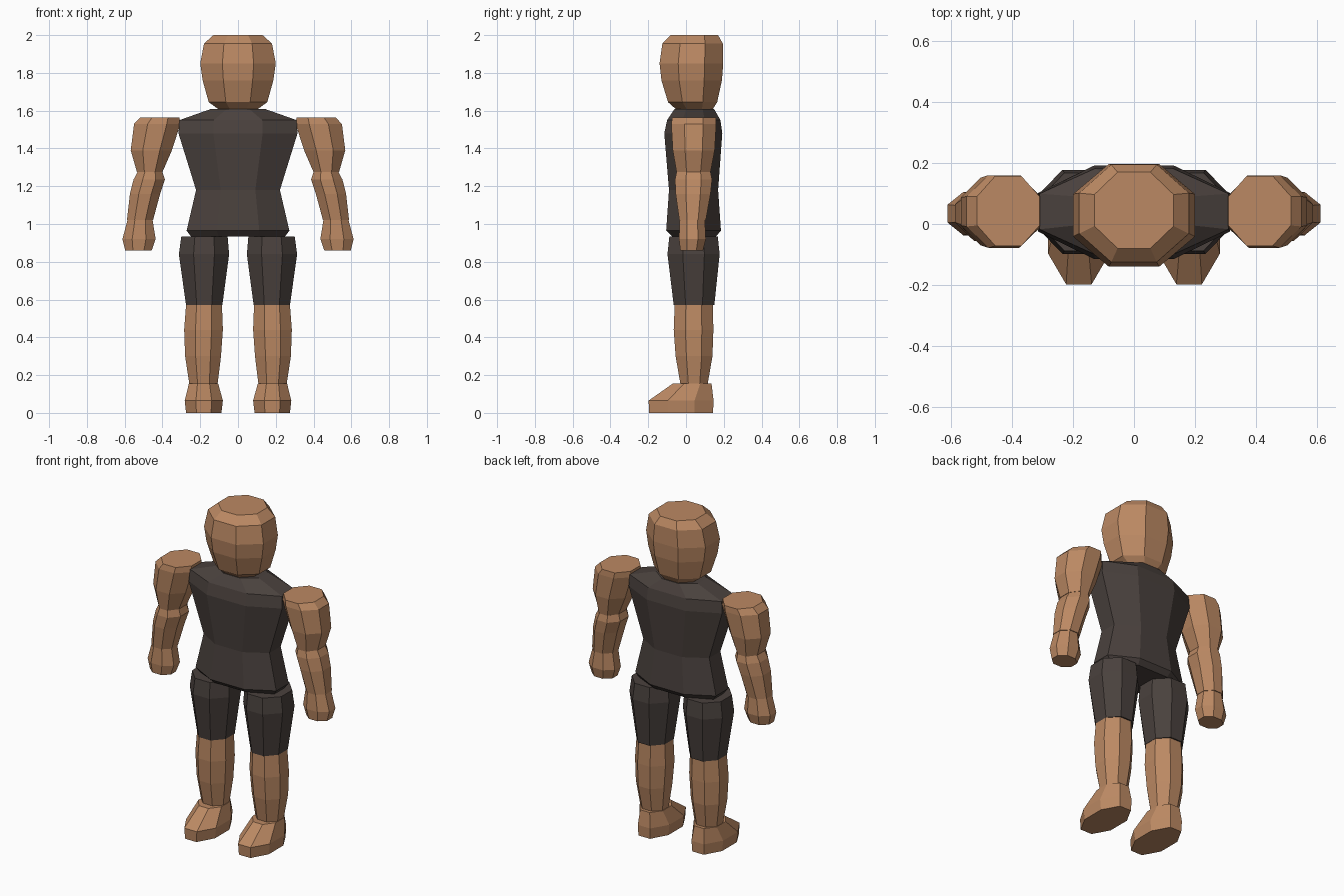
import bpy, bmesh, math


def material(name, rgb):
    m = bpy.data.materials.new(name)
    m.diffuse_color = (*rgb, 1.0)
    return m


TAN = material("tan skin", (0.50, 0.25, 0.125))
CHARCOAL = material("charcoal cloth", (0.068, 0.053, 0.047))


def loft(name, rings, mat, side=1):
    """Stack of octagons; each ring is (z, x_min, x_max, y_min, y_max)."""
    bm = bmesh.new()
    grow = 1 / math.cos(math.pi / 8)
    loops = []
    for z, x0, x1, y0, y1 in rings:
        cx, cy, rx, ry = (x0 + x1) / 2, (y0 + y1) / 2, (x1 - x0) / 2, (y1 - y0) / 2
        loop = []
        for i in range(8):
            a = math.pi / 8 + i * math.pi / 4
            loop.append(bm.verts.new((side * (cx + rx * grow * math.cos(a)),
                                      cy + ry * grow * math.sin(a), z)))
        loops.append(loop)
    for low, high in zip(loops, loops[1:]):
        for i in range(8):
            j = (i + 1) % 8
            bm.faces.new((low[i], low[j], high[j], high[i]))
    bm.faces.new(loops[0])
    bm.faces.new(loops[-1])
    bmesh.ops.recalc_face_normals(bm, faces=bm.faces)
    mesh = bpy.data.meshes.new(name)
    bm.to_mesh(mesh)
    bm.free()
    mesh.materials.append(mat)
    obj = bpy.data.objects.new(name, mesh)
    bpy.context.collection.objects.link(obj)


# Head and torso
loft("head", [
    (1.605, -0.10, 0.10, -0.05, 0.14),
    (1.645, -0.155, 0.155, -0.095, 0.165),
    (1.76, -0.187, 0.187, -0.13, 0.19),
    (1.85, -0.20, 0.20, -0.14, 0.197),
    (1.955, -0.18, 0.18, -0.125, 0.195),
    (2.0, -0.13, 0.13, -0.08, 0.17)], TAN)
loft("torso", [
    (0.935, -0.25, 0.25, -0.075, 0.16),
    (0.965, -0.272, 0.272, -0.105, 0.185),
    (1.18, -0.222, 0.222, -0.09, 0.17),
    (1.48, -0.315, 0.315, -0.115, 0.192),
    (1.55, -0.31, 0.31, -0.10, 0.182),
    (1.61, -0.14, 0.14, -0.06, 0.148)], CHARCOAL)

# Limbs, described on the positive x side and repeated on the other
limbs = {
    "upper_arm": (TAN, [
        (1.275, 0.40, 0.535, -0.05, 0.13),
        (1.39, 0.35, 0.568, -0.07, 0.152),
        (1.53, 0.305, 0.55, -0.078, 0.16),
        (1.565, 0.31, 0.515, -0.072, 0.158)]),
    "forearm": (TAN, [
        (1.02, 0.45, 0.588, -0.035, 0.105),
        (1.16, 0.412, 0.572, -0.055, 0.13),
        (1.235, 0.387, 0.553, -0.058, 0.138),
        (1.275, 0.40, 0.532, -0.05, 0.13)]),
    "hand": (TAN, [
        (0.86, 0.457, 0.597, -0.03, 0.09),
        (0.92, 0.436, 0.612, -0.037, 0.105),
        (1.02, 0.452, 0.585, -0.033, 0.10)]),
    "thigh": (CHARCOAL, [
        (0.57, 0.083, 0.275, -0.065, 0.15),
        (0.84, 0.047, 0.313, -0.098, 0.178),
        (0.935, 0.055, 0.30, -0.088, 0.168)]),
    "calf": (TAN, [
        (0.155, 0.108, 0.258, -0.03, 0.115),
        (0.30, 0.09, 0.28, -0.055, 0.14),
        (0.44, 0.08, 0.285, -0.065, 0.145),
        (0.57, 0.085, 0.275, -0.06, 0.142)]),
    "foot": (TAN, [
        (0.0, 0.088, 0.275, -0.195, 0.143),
        (0.065, 0.08, 0.282, -0.198, 0.146),
        (0.155, 0.105, 0.26, -0.07, 0.135)]),
}
for part, (mat, rings) in limbs.items():
    for label, side in (("right", 1), ("left", -1)):
        loft(f"{label}_{part}", rings, mat, side)
